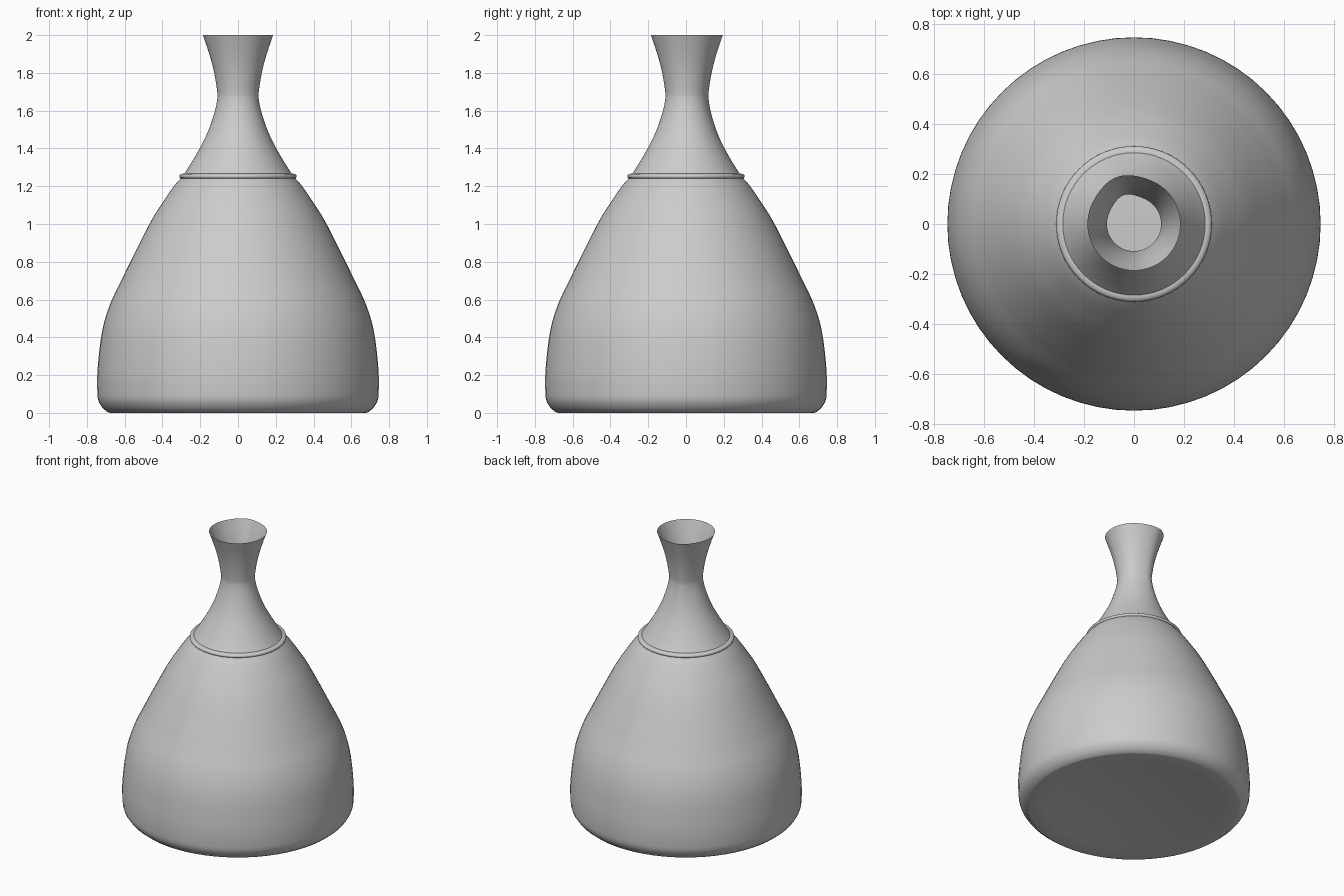
import bpy, bmesh, math

if "Cube" in bpy.data.objects:
    bpy.data.objects.remove(bpy.data.objects["Cube"])

SEGMENTS = 64

# Outline as (radius, height), from hollowed foot to open rim
PUNT = [(0.06, 0.05), (0.18, 0.047), (0.32, 0.039), (0.45, 0.026), (0.57, 0.012)]
FOOT = [(0.675, 0.0), (0.690, 0.004), (0.717, 0.026), (0.736, 0.055)]
SIDE = [(0.743, 0.08), (0.746, 0.16), (0.742, 0.25), (0.728, 0.38), (0.706, 0.49),
        (0.667, 0.60), (0.618, 0.70), (0.570, 0.80), (0.469, 1.00), (0.408, 1.10),
        (0.340, 1.20), (0.282, 1.27), (0.203, 1.40), (0.155, 1.50), (0.122, 1.60),
        (0.110, 1.66), (0.110, 1.70), (0.126, 1.80), (0.152, 1.90), (0.186, 2.00)]


def smooth_curve(points, steps=3):
    """Catmull-Rom interpolation through the outline points."""
    pts = [points[0]] + points + [points[-1]]
    out = []
    for a, b, c, d in zip(pts, pts[1:], pts[2:], pts[3:]):
        for i in range(steps):
            t = i / steps
            out.append(tuple(
                0.5 * (2 * q + (r - p) * t + (2 * p - 5 * q + 4 * r - s) * t ** 2
                       + (3 * q - p - 3 * r + s) * t ** 3)
                for p, q, r, s in zip(a, b, c, d)))
    return out + [points[-1]]


def lip_bulge(angle, z):
    """Slight hand-shaped bulge on one side of the neck."""
    fade = min(max((z - 1.35) / 0.3, 0), 1)
    off = (angle - math.radians(110)) / math.radians(24)
    return 0.014 * fade * math.exp(-off * off)


def lathe(name, outline, closed=False, bulge=None):
    bm = bmesh.new()
    rings = []
    for r, z in outline:
        ring = []
        for i in range(SEGMENTS):
            a = math.tau * i / SEGMENTS
            rr = r + (bulge(a, z) if bulge else 0)
            ring.append(bm.verts.new((rr * math.cos(a), rr * math.sin(a), z)))
        rings.append(ring)
    pairs = list(zip(rings, rings[1:]))
    if closed:
        pairs.append((rings[-1], rings[0]))
    for lo, hi in pairs:
        for i in range(SEGMENTS):
            j = (i + 1) % SEGMENTS
            bm.faces.new((lo[i], lo[j], hi[j], hi[i]))
    if not closed:
        bm.faces.new(rings[0][::-1])
    for f in bm.faces:
        f.smooth = True
    mesh = bpy.data.meshes.new(name)
    bm.to_mesh(mesh)
    bm.free()
    obj = bpy.data.objects.new(name, mesh)
    bpy.context.collection.objects.link(obj)
    return obj


# Thin-walled vase body, open at the top
lathe("vase_body", PUNT + FOOT + smooth_curve(SIDE), bulge=lip_bulge)

# Raised bead around the shoulder, sitting on the slope
bead = [(0.287 + 0.024 * math.cos(math.tau * k / 12),
         1.252 + 0.015 * math.sin(math.tau * k / 12)) for k in range(12)]
lathe("shoulder_bead", bead, closed=True)
